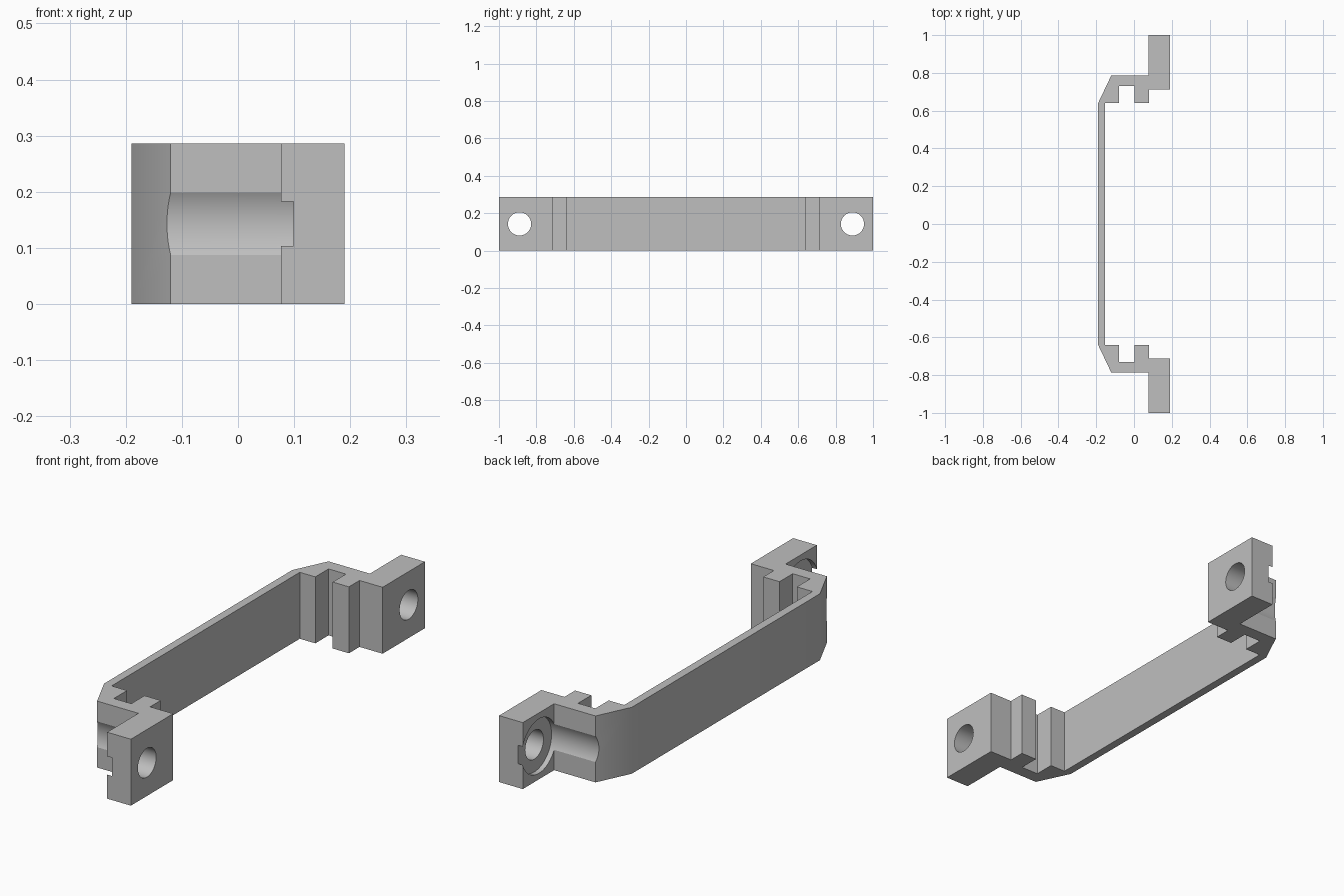
import bpy
import bmesh
from math import pi
from mathutils import Matrix

if "Cube" in bpy.data.objects:
    bpy.data.objects.remove(bpy.data.objects["Cube"], do_unlink=True)

HEIGHT = 0.286
HOLE_Y = 0.89

# Plain grey material
grey = bpy.data.materials.new("plain_grey")
grey.use_nodes = True
colour = (0.52, 0.52, 0.52, 1)
grey.diffuse_color = colour
grey.node_tree.nodes["Principled BSDF"].inputs["Base Color"].default_value = colour


def make_object(name, bm):
    bmesh.ops.recalc_face_normals(bm, faces=bm.faces)
    mesh = bpy.data.meshes.new(name)
    bm.to_mesh(mesh)
    bm.free()
    obj = bpy.data.objects.new(name, mesh)
    bpy.context.collection.objects.link(obj)
    mesh.materials.append(grey)
    return obj


def bore(target, name, radius, x0, x1, y):
    """Cut a round bore running along x."""
    bm = bmesh.new()
    place = Matrix.Translation(((x0 + x1) / 2, y, HEIGHT / 2)) @ Matrix.Rotation(pi / 2, 4, "Y")
    bmesh.ops.create_cone(bm, cap_ends=True, segments=64, radius1=radius,
                          radius2=radius, depth=x1 - x0, matrix=place)
    cutter = make_object(name, bm)
    cutter.hide_render = True
    cutter.hide_set(True)
    cut = target.modifiers.new(name, "BOOLEAN")
    cut.operation = "DIFFERENCE"
    cut.solver = "EXACT"
    cut.object = cutter


# Half outline: bar, slanted corner, mounting foot, step and notched jaw
half = [(-0.19, 0.64), (-0.12, 0.787), (0.077, 0.787), (0.077, 1), (0.19, 1),
        (0.19, 0.712), (0.08, 0.712), (0.08, 0.64), (0.003, 0.64),
        (0.003, 0.73), (-0.08, 0.73), (-0.08, 0.64), (-0.154, 0.64)]
outline = half + [(x, -y) for x, y in reversed(half)]

bm = bmesh.new()
base = bm.faces.new([bm.verts.new((x, y, 0)) for x, y in outline])
top = bmesh.ops.extrude_face_region(bm, geom=[base])["geom"]
bmesh.ops.translate(bm, vec=(0, 0, HEIGHT),
                    verts=[v for v in top if isinstance(v, bmesh.types.BMVert)])
bracket = make_object("handle_bracket", bm)

# Screw holes and the wider recess for each screw head
for side, sign in (("front", -1), ("back", 1)):
    bore(bracket, side + "_head_recess", 0.117, -0.3, 0.099, sign * HOLE_Y)
    bore(bracket, side + "_screw_hole", 0.062, 0.05, 0.3, sign * HOLE_Y)

# Bake the cuts, then remove the cutters
bpy.context.view_layer.objects.active = bracket
bracket.select_set(True)
cutters = [m.object for m in bracket.modifiers]
for name in [m.name for m in bracket.modifiers]:
    bpy.ops.object.modifier_apply(modifier=name)
for cutter in cutters:
    bpy.data.objects.remove(cutter, do_unlink=True)
bpy.ops.object.shade_smooth_by_angle(angle=pi / 6)
